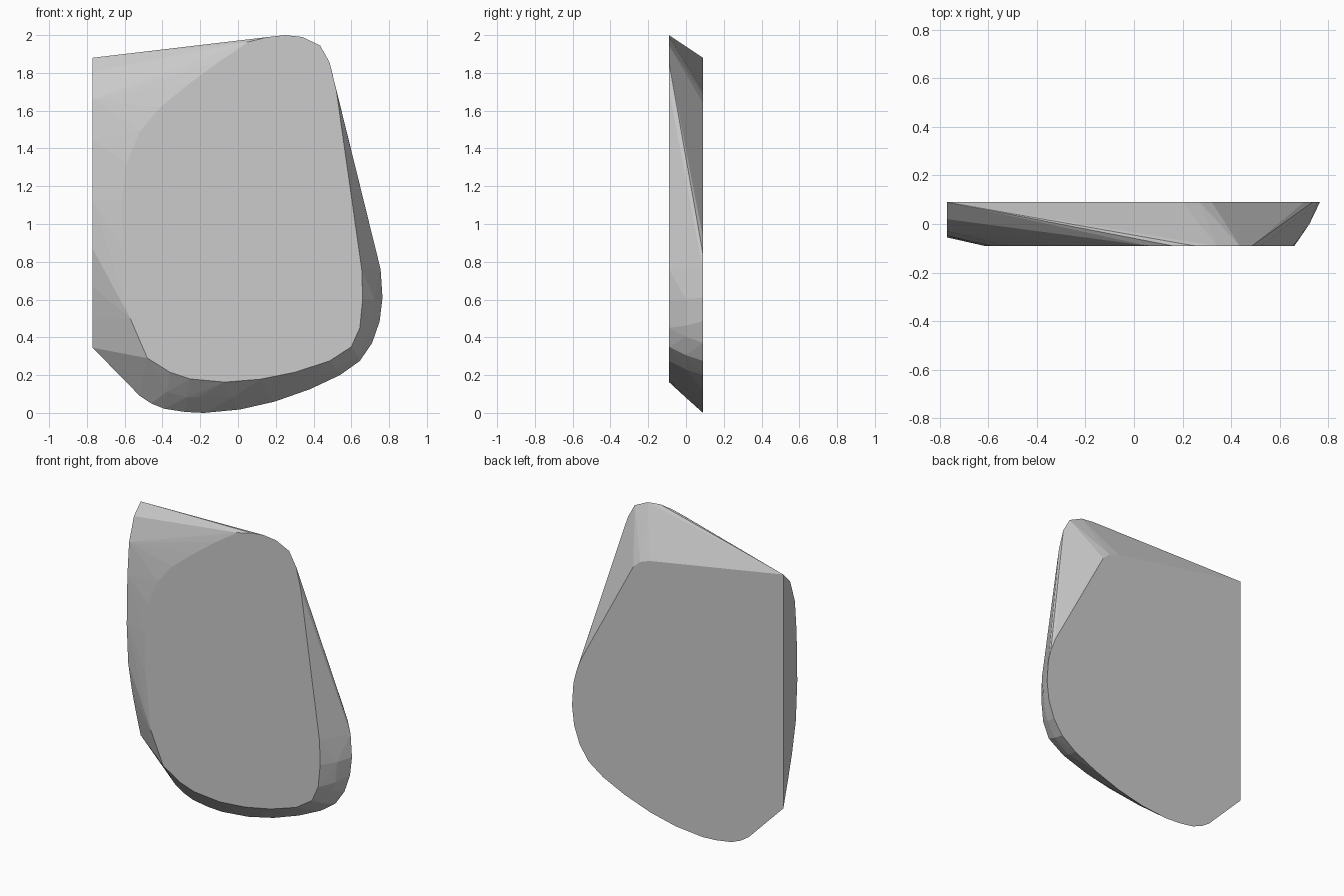
import bpy
import bmesh
import math
from mathutils import Vector

cube = bpy.data.objects.get("Cube")
if cube:
    bpy.data.objects.remove(cube, do_unlink=True)

HALF_DEPTH = 0.09
CUT_X = -0.77

# Small rounded front face outline (x, z), clockwise from the top
front_outline = [
    (.16, 1.99), (.25, 2), (.34, 1.99), (.435, 1.945), (.485, 1.855), (.52, 1.71),
    (.655, .76), (.66, .6), (.645, .45), (.6, .35), (.485, .275), (.3, .215),
    (.115, .178), (-.07, .163), (-.255, .18), (-.36, .215), (-.48, .29),
    (-.57, .5), (-.61, .87), (-.615, 1.13), (-.59, 1.32), (-.52, 1.49),
    (-.415, 1.615), (-.255, 1.745), (-.1, 1.86), (.06, 1.965),
]

# Wider flat back: straight upper corner, then the rounded lower edge
back_top = [(CUT_X, 1.88), (.2, 1.71), (.27, 1.685), (.32, 1.64), (.7, .93)]
back_lower = [
    (.735, .84), (.755, .76), (.765, .61), (.75, .485), (.71, .37), (.645, .275), (.54, .2),
    (.38, .125), (.195, .06), (.01, .018), (-.18, 0), (-.28, .005),
    (-.39, .022), (-.46, .05), (-.52, .09),
]

# Curved edge of the flat cut side (y, z)
cut_profile = [(.02, 1.81), (-.03, 1.66), (-.048, 1.45), (-.055, 1.13),
               (-.04, .87), (0, .67), (.045, .5), (.09, .345)]


def slice_points(outline, y):
    """Place an (x, z) outline at a given depth."""
    return [Vector((x, y, z)) for x, z in outline]


def middle_points(outer, inner, bulge):
    """Halfway points that round the sloping rim slightly outward."""
    centre = Vector((0, 0, .9))
    result = []
    for p in outer:
        q = min(inner, key=lambda v: (v - p).length)
        mid = (p + q) / 2
        away = mid - centre
        away.y = 0
        result.append(mid + away.normalized() * bulge)
    return result


def grey_material():
    mat = bpy.data.materials.new("plain grey")
    mat.use_nodes = True
    colour = (.6, .6, .6, 1)
    mat.diffuse_color = colour
    shader = next(n for n in mat.node_tree.nodes if n.type == 'BSDF_PRINCIPLED')
    shader.inputs["Base Color"].default_value = colour
    return mat


front = slice_points(front_outline, -HALF_DEPTH)
lower = slice_points(back_lower, HALF_DEPTH)
points = front + lower + slice_points(back_top, HALF_DEPTH)
points += middle_points(lower[2:-2], front, .01)
points += [Vector((CUT_X, y, z)) for y, z in cut_profile]

# Wrap the outlines in one convex faceted solid
bm = bmesh.new()
for p in points:
    bm.verts.new(p)
hull = bmesh.ops.convex_hull(bm, input=bm.verts[:])
loose = {g for g in hull["geom_interior"] + hull["geom_unused"]
         if isinstance(g, bmesh.types.BMVert)}
bmesh.ops.delete(bm, geom=list(loose), context='VERTS')

# Merge the flat front, back and cut side into single faces
bmesh.ops.dissolve_limit(bm, angle_limit=math.radians(.5),
                         verts=bm.verts[:], edges=bm.edges[:])
bmesh.ops.recalc_face_normals(bm, faces=bm.faces[:])

mesh = bpy.data.meshes.new("bevelled_slab")
bm.to_mesh(mesh)
bm.free()
mesh.materials.append(grey_material())
slab = bpy.data.objects.new("bevelled_slab", mesh)
bpy.context.scene.collection.objects.link(slab)
